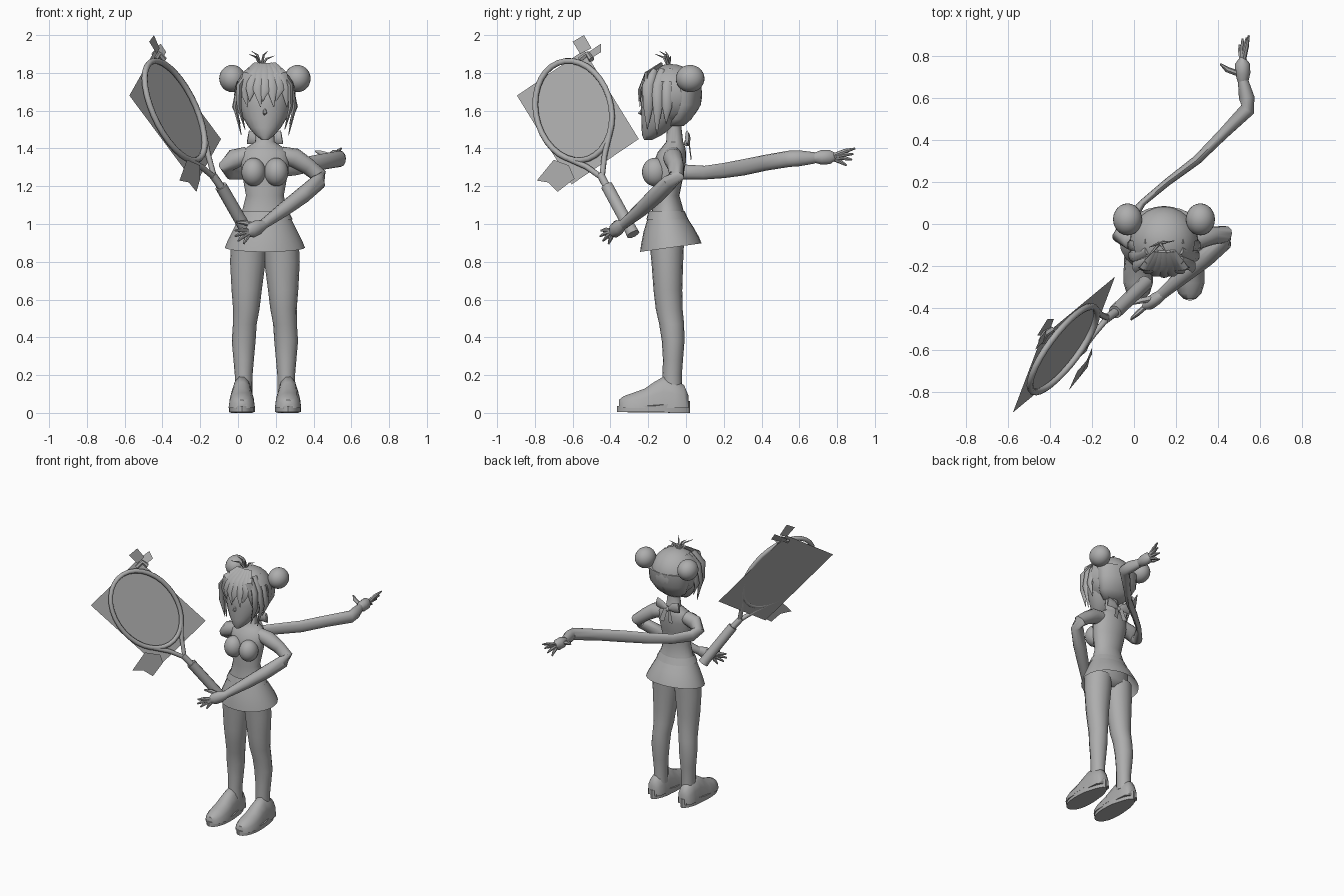
import bpy, bmesh, math
from mathutils import Vector as V

if "Cube" in bpy.data.objects:
    bpy.data.objects.remove(bpy.data.objects["Cube"])

MID = 0.1425  # body symmetry plane
grey = bpy.data.materials.new("plain grey")
grey.diffuse_color = (0.42, 0.42, 0.42, 1)
grey.use_nodes = True
grey.node_tree.nodes["Principled BSDF"].inputs["Base Color"].default_value = grey.diffuse_color


def finish(name, bm, smooth=True, angle=50):
    bmesh.ops.recalc_face_normals(bm, faces=bm.faces)
    me = bpy.data.meshes.new(name)
    bm.to_mesh(me)
    bm.free()
    me.materials.append(grey)
    ob = bpy.data.objects.new(name, me)
    bpy.context.collection.objects.link(ob)
    if smooth:
        bpy.ops.object.select_all(action='DESELECT')
        ob.select_set(True)
        bpy.context.view_layer.objects.active = ob
        bpy.ops.object.shade_smooth_by_angle(angle=math.radians(angle))
    return ob


def skin(name, rings, caps=(True, True), closed=False, angle=50):
    """Bridge a list of equal rings of points."""
    bm = bmesh.new()
    vs = [[bm.verts.new(p) for p in r] for r in rings]
    n = len(vs[0])
    for k in range(len(vs) if closed else len(vs) - 1):
        a, b = vs[k], vs[(k + 1) % len(vs)]
        for i in range(n):
            bm.faces.new((a[i], a[(i + 1) % n], b[(i + 1) % n], b[i]))
    if not closed:
        for on, r in zip(caps, (vs[0], vs[-1])):
            if on:
                bm.faces.new(r)
    return finish(name, bm, angle=angle)


def stack(name, rows, n=16, mirror=False, caps=(True, True), tilt=0):
    """Horizontal oval rings: (z, centre x, half width, front y, back y)."""
    rings = []
    for z, cx, hw, y0, y1 in rows:
        if mirror:
            cx = 2 * MID - cx
        ring = []
        for i in range(n):
            a = math.tau * i / n
            y = (y0 + y1) / 2 + (y1 - y0) / 2 * math.sin(a)
            ring.append((cx + hw * math.cos(a), y, z + tilt * math.sin(a) * (1.08 - z)))
        rings.append(ring)
    return skin(name, rings, caps)


def tube(name, pts, radii, n=10, up=(0, 0, 1), closed=False):
    """Tube along points; each radius is a number or (sideways, upward)."""
    pts = [V(p) for p in pts]
    m, rings = len(pts), []
    for k, p in enumerate(pts):
        a = pts[(k - 1) % m] if closed or k else p
        b = pts[(k + 1) % m] if closed or k < m - 1 else p
        t = (b - a).normalized()
        s = t.cross(V(up)).normalized()
        w = s.cross(t)
        r = radii[k] if isinstance(radii, list) else radii
        ra, rb = r if isinstance(r, tuple) else (r, r)
        rings.append([p + s * ra * math.cos(math.tau * i / n) + w * rb * math.sin(math.tau * i / n)
                      for i in range(n)])
    return skin(name, rings, closed=closed)


def ball(name, c, r, keep=None):
    bm = bmesh.new()
    bmesh.ops.create_uvsphere(bm, u_segments=24, v_segments=14, radius=1)
    for v in bm.verts:
        v.co = V(c) + V((v.co.x * r[0], v.co.y * r[1], v.co.z * r[2]))
    if keep:
        cut = [f for f in bm.faces if not keep(f.calc_center_median())]
        bmesh.ops.delete(bm, geom=cut, context='FACES')
    return finish(name, bm)


def plate(name, pts):
    bm = bmesh.new()
    bm.faces.new([bm.verts.new(p) for p in pts])
    return finish(name, bm, False)


# Torso, neck and bust
stack("torso", [(.86, MID, .10, -.15, -.05), (.9, MID, .165, -.2, -.01), (1.0, MID, .15, -.19, 0),
                (1.08, MID, .118, -.18, -.015), (1.15, MID, .1, -.172, -.035), (1.25, MID, .118, -.18, -.015),
                (1.33, MID, .13, -.17, 0), (1.38, MID, .125, -.15, 0), (1.41, MID, .09, -.125, -.005),
                (1.435, MID, .052, -.105, -.015), (1.52, MID, .045, -.1, -.025)], 20)
for x in (.082, .203):
    ball("bust", (x, -.165, 1.275), (.064, .068, .075))

# Skirt with waistband
stack("skirt", [(1.03, MID, .138, -.205, .005), (.97, MID, .168, -.225, .04), (.91, MID, .198, -.238, .07),
                (.875, MID, .212, -.243, .082)], 24, caps=(False, False), tilt=.11)
stack("waistband", [(1.07, MID, .125, -.197, -.008), (1.025, MID, .147, -.21, .012)], 24, caps=(False, False))

# Legs and shoes
for m in (False, True):
    stack("leg", [(.92, .058, .094, -.195, -.01), (.8, .052, .094, -.183, -.015), (.65, .046, .08, -.172, -.02),
                  (.55, .044, .07, -.16, -.018), (.47, .036, .063, -.142, -.01), (.38, .03, .063, -.128, -.008),
                  (.28, .03, .054, -.122, -.016), (.2, .03, .047, -.125, -.022), (.1, .03, .047, -.125, -.02)],
          mirror=m)
    sx = 2 * MID - .02 if m else .02
    path = [(.012, .035, .095), (-.01, .053, .15), (-.06, .058, .175), (-.12, .06, .195), (-.17, .064, .165),
            (-.22, .07, .13), (-.28, .07, .108), (-.33, .055, .09), (-.355, .03, .07)]
    rows = []
    for y, hw, top in path:
        ring = []
        for i in range(14):
            a = math.tau * i / 14
            ring.append((sx + hw * math.cos(a), y, .025 + max(0, math.sin(a)) ** .8 * (top - .025)))
        rows.append(ring)
    skin("shoe", rows)
    # Sole: rounded outline, wider at the toe
    outline = []
    for i in range(24):
        a = math.tau * i / 24
        outline.append((sx + (.068 - .012 * math.sin(a)) * math.cos(a) * (1.08 - .08 * abs(math.cos(a))),
                        -.172 + .193 * math.sin(a)))
    skin("sole", [[(x, y, .004 if y < -.1 else 0) for x, y in outline],
                  [(x, y, .036 + .14 * max(0, y + .17)) for x, y in outline]], angle=30)

# Head
stack("face", [(1.445, MID, .018, -.222, -.18), (1.47, MID, .05, -.232, -.13), (1.51, MID, .085, -.236, -.07),
               (1.56, MID, .115, -.236, -.03), (1.62, MID, .136, -.238, .02), (1.7, MID, .143, -.235, .04),
               (1.78, MID, .115, -.2, .02)], 20)
tube("nose", [(MID, -.222, 1.62), (MID, -.246, 1.585), (MID, -.225, 1.57)], [.006, .011, .006], 6)

# Hair cap, buns and hanging strands
ball("hair_cap", (MID, -.08, 1.685), (.163, .166, .162), lambda c: c.y > -.1 or c.z > 1.76)
stack("back_hair", [(1.72, MID, .158, -.1, .084), (1.63, MID, .15, -.1, .08), (1.555, MID, .115, -.1, .03),
                    (1.52, MID, .07, -.1, -.01)], 18)
for s in (-1, 1):
    ball("hair_bun", (MID + s * .173, .022, 1.77), (.069, .076, .072))
    for k, (x, y, z) in enumerate([(.125, -.19, 1.5), (.145, -.14, 1.47), (.15, -.09, 1.53)]):
        tube("side_strand", [(MID + s * .08, y * .9, 1.815), (MID + s * .135, y - .01, 1.73),
                             (MID + s * (x + .012), y - .01, 1.62), (MID + s * (x - .02), y - .015, z)],
             [(.02, .015), (.032, .018), (.026, .014), .002], 6, (s, 0, 0))
for k in range(7):
    u = (k - 3) / 3
    tube("fringe_strand", [(MID + u * .04, -.13, 1.845), (MID + u * .085, -.21, 1.79),
                           (MID + u * .112, -.245 + .035 * u * u, 1.71),
                           (MID + u * .105 + .012 * (-1) ** k, -.25 + .05 * u * u, 1.62 + .03 * (k % 2))],
         [(.02, .01), (.034, .014), (.026, .01), .002], 6, (0, -1, .3))
for dx, dy, dz in ((-.065, -.075, .06), (-.05, -.02, .075), (.035, -.05, .075), (.07, .01, .05)):
    tube("hair_tuft", [(MID - .02, -.09, 1.83), (MID - .02 + dx * .4, -.09 + dy * .4, 1.835 + dz * .8),
                       (MID - .02 + dx, -.09 + dy, 1.84 + dz)], [.008, .006, .001], 5, (1, 0, .2))

# Neck bow at the back
ball("bow_knot", (MID, .005, 1.43), (.016, .016, .018))
for s in (-1, 1):
    tube("bow_loop", [(MID, .005, 1.43), (MID + s * .045, .012, 1.452), (MID + s * .09, .005, 1.46)],
         [(.008, .01), (.012, .032), (.01, .036)], 8)
    plate("bow_tail", [(MID, .012, 1.43), (MID + s * .03, .02, 1.425), (MID + s * .055, .03, 1.345),
                       (MID + s * .02, .025, 1.34)])


def hand(wrist, palm, size, tips, thumb):
    """Palm plus four fingers and a thumb."""
    w, p = V(wrist), V(palm)
    tube("palm", [w, w.lerp(p, .5), p, p + (p - w) * .35], [.024, size, size, (.012, .02)], 10)
    for t in tips:
        t = V(t)
        base = p + (t - p) * .15
        tube("finger", [base, base.lerp(t, .55) + V((0, 0, .004)), t], [.013, .012, .005], 7)
    tube("thumb", [w.lerp(p, .4), w.lerp(V(thumb), .7), V(thumb)], [.015, .014, .005], 7)


# Arm stretched out behind
tube("back_upper_arm", [(.05, -.07, 1.365), (-.02, -.07, 1.345), (-.062, -.055, 1.305), (-.04, -.01, 1.275),
                        (.04, .1, 1.272), (.16, .2, 1.283), (.3, .305, 1.3), (.42, .425, 1.325),
                        (.54, .545, 1.345), (.535, .6, 1.348), (.518, .68, 1.35)],
     [.045, .052, .042, (.032, .04), (.016, .036), (.018, .04), (.022, .043), (.026, .042),
      (.036, .043), (.037, .042), (.025, .03)], 12)
hand((.518, .67, 1.35), (.515, .76, 1.355), (.036, .04),
     [(.545, .895, 1.4), (.535, .885, 1.37), (.515, .88, 1.34), (.5, .85, 1.31)], (.41, .76, 1.385))

# Arm crossing in front to the grip
tube("front_arm", [(.23, -.07, 1.365), (.3, -.07, 1.35), (.37, -.055, 1.305), (.43, -.05, 1.255),
                   (.425, -.085, 1.222), (.34, -.16, 1.15), (.24, -.24, 1.075), (.13, -.335, .995)],
     [.045, .052, .044, .042, .042, .044, .038, .026], 12)
hand((.14, -.33, 1.0), (.07, -.38, .965), (.03, .04),
     [(-.015, -.45, .965), (-.015, -.455, .935), (0, -.44, .91), (.03, -.41, .895)], (-.01, -.38, 1.01))

# Racket: frame, throat, shaft, grip and string sheet
C = V((-.335, -.595, 1.6))
U = V((-.49, -.385, .78)).normalized()
W = V((.3, .79, .53))
W = (W - U * W.dot(U)).normalized()
N = U.cross(W)


def rim(a):
    return C + U * .3 * math.cos(a) + W * .215 * math.sin(a)


tube("racket_frame", [rim(math.tau * i / 32) for i in range(32)], .016, 8, N, True)
fork = V((-.125, -.445, 1.245))
for s in (-1, 1):
    e = rim(math.pi + s * .75)
    tube("racket_throat", [e, e.lerp(fork, .5) + W * s * .012, fork], .015, 8, N)
tube("racket_shaft", [fork + U * .02, (-.085, -.415, 1.19)], .021, 8, N)
tube("racket_grip", [(-.09, -.418, 1.2), (.045, -.29, .965), (.055, -.28, .945)], [.033, .034, .036], 10, N)
L, T, R = V((-.575, -.895, 1.68)), V((-.44, -.54, 1.92)), V((-.09, -.25, 1.45))
plate("string_sheet", [L, T, R, L + R - T])

# Ribbons tied on the racket
plate("top_ribbon", [(-.47, -.6, 1.965), (-.445, -.54, 2.0), (-.415, -.5, 1.93), (-.43, -.56, 1.9)])
plate("top_ribbon_loop", [(-.46, -.53, 1.9), (-.41, -.45, 1.955), (-.38, -.45, 1.91), (-.41, -.53, 1.86)])
tube("top_ribbon_knot", [(-.44, -.56, 1.87), (-.42, -.52, 1.9), (-.39, -.5, 1.87)], .016, 6)
plate("low_ribbon", [(-.27, -.7, 1.34), (-.31, -.79, 1.23), (-.26, -.73, 1.22), (-.22, -.68, 1.17),
                     (-.2, -.59, 1.24), (-.2, -.62, 1.31)])
